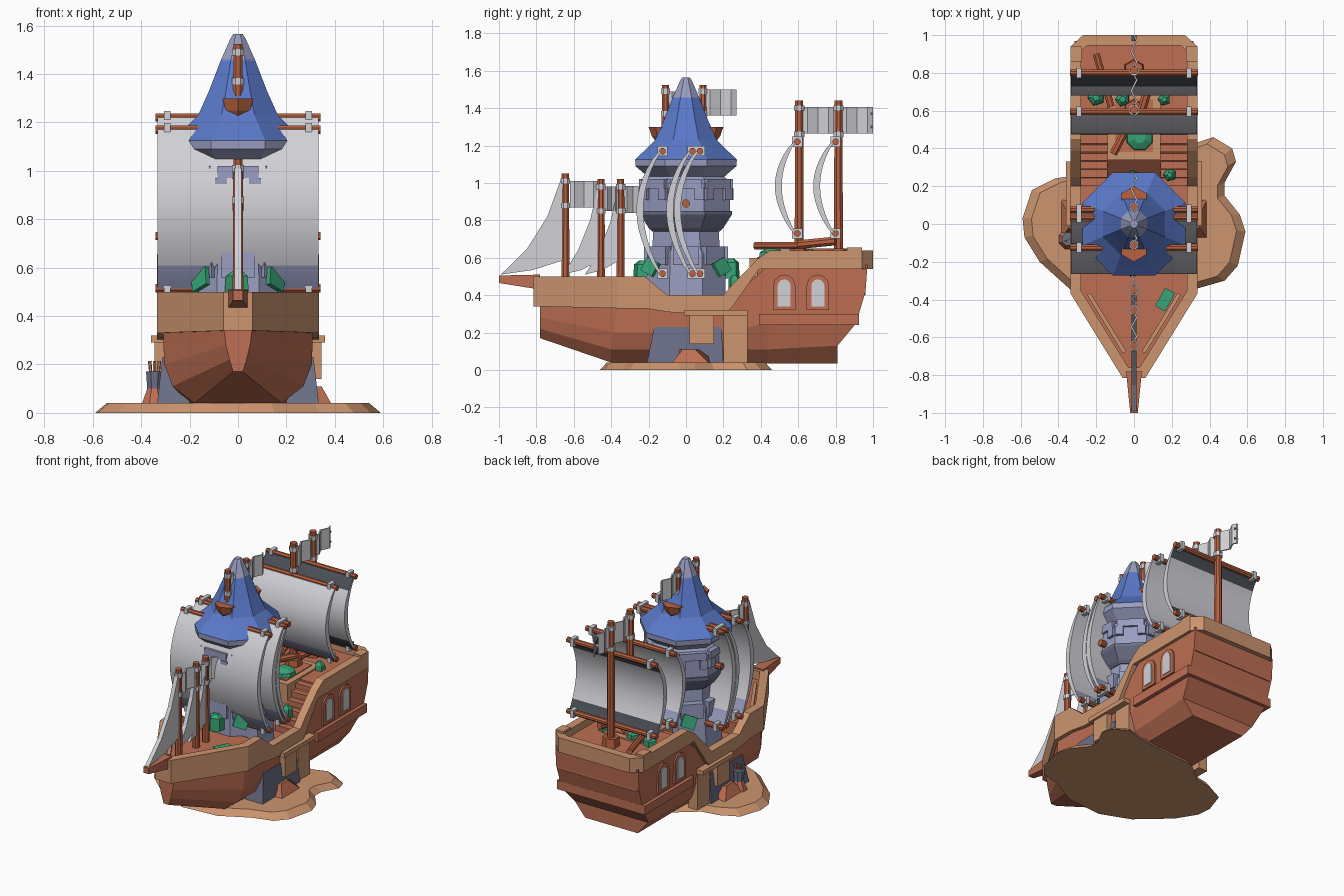
import bpy, bmesh, math
from mathutils import Vector

if "Cube" in bpy.data.objects:
    bpy.data.objects.remove(bpy.data.objects["Cube"])

def material(name, r, g, b):
    m = bpy.data.materials.new(name)
    m.diffuse_color = tuple((c / 255) ** 2.2 for c in (r, g, b)) + (1,)
    m.use_nodes = True
    m.node_tree.nodes["Principled BSDF"].inputs["Base Color"].default_value = m.diffuse_color
    return m

TAN = material("tan wood", 203, 147, 110)
RED = material("red brown wood", 188, 110, 84)
SPAR = material("spar wood", 184, 98, 66)
STONE = material("lavender stone", 152, 157, 192)
DARK = material("dark stone", 108, 112, 135)
BLUE = material("roof blue", 90, 120, 200)
WHITE = material("sail white", 208, 208, 214)
SLATE = material("slate grey", 76, 81, 88)
GREEN = material("leaf green", 58, 162, 118)

def mesh(name, verts, faces, *mats):
    me = bpy.data.meshes.new(name)
    me.from_pydata([tuple(v) for v in verts], [], faces)
    bm = bmesh.new(); bm.from_mesh(me)
    bmesh.ops.recalc_face_normals(bm, faces=bm.faces)
    bm.to_mesh(me); bm.free()
    for m in mats:
        me.materials.append(m)
    o = bpy.data.objects.new(name, me)
    bpy.context.collection.objects.link(o)
    return o

def loft(name, rings, *mats, strip_caps=False):
    n = len(rings[0])
    faces = [(k*n+i, k*n+(i+1) % n, (k+1)*n+(i+1) % n, (k+1)*n+i)
             for k in range(len(rings)-1) for i in range(n)]
    for base in (0, (len(rings)-1)*n):
        if strip_caps:
            faces += [(base+i, base+i+1, base+n-2-i, base+n-1-i) for i in range(n//2-1)]
        else:
            faces.append(tuple(range(base, base+n)))
    return mesh(name, [v for r in rings for v in r], faces, *mats)

def prism_x(name, pts, x0, x1, *mats):
    return loft(name, [[(x, y, z) for y, z in pts] for x in (x0, x1)], *mats)

def prism_z(name, pts, z0, z1, mat):
    return loft(name, [[(x, y, z) for x, y in pts] for z in (z0, z1)], mat)

def box(name, x0, x1, y0, y1, z0, z1, mat):
    return prism_z(name, [(x0, y0), (x1, y0), (x1, y1), (x0, y1)], z0, z1, mat)

def lathe(name, prof, mats, cx=0, cy=0, n=8):
    rings = []
    for z, a in prof:   # a is the distance to a flat side
        r = a / math.cos(math.pi/n)
        rings.append([(cx+r*math.cos((i+.5)*2*math.pi/n), cy+r*math.sin((i+.5)*2*math.pi/n), z) for i in range(n)])
    return loft(name, rings, *mats)

def rod(name, a, b, r, mat, n=8, r2=None):
    a, b = Vector(a), Vector(b)
    q = (b-a).to_track_quat('Z', 'Y')
    ring = lambda c, s: [c + q @ Vector((s*math.cos((i+.5)*2*math.pi/n), s*math.sin((i+.5)*2*math.pi/n), 0)) for i in range(n)]
    return loft(name, [ring(a, r), ring(b, r2 or r)], mat)

# Sand island
shore = [(.33,.43),(.42,.46),(.52,.40),(.54,.33),(.48,.22),(.48,.15),(.56,.05),(.59,-.04),(.55,-.22),(.48,-.3),
         (.34,-.34),(.15,-.44),(-.1,-.46),(-.3,-.38),(-.5,-.2),(-.58,-.07),(-.59,.03),(-.54,.18),(-.42,.24),(-.3,.26),(-.15,.38),(.1,.4)]
loft("island", [[(x*s, y*s, z) for x, y in shore] for z, s in ((0, 1), (.04, .92))], TAN)

# Lower hull: half sections mirrored and lofted from bow to stern
halves = [
    [(.02,-.78,.17),(.035,-.78,.22),(.05,-.78,.28),(.06,-.78,.36)],
    [(.18,-.40,.04),(.27,-.40,.11),(.305,-.38,.2),(.31,-.37,.36)],
    [(.2,.18,.035),(.27,.18,.11),(.305,.18,.2),(.31,.2,.34)],
    [(.2,.44,.035),(.27,.44,.11),(.31,.44,.25),(.315,.44,.56)],
    [(.2,.81,.035),(.28,.81,.13),(.31,.91,.25),(.315,.96,.42)],
]
halves[-1] += [(.315,.97,.56)]
for h in halves[:-1]:
    (xa, ya, za), (xb, yb, zb) = h[-2:]
    h.insert(3, ((xa+xb)/2, (ya+yb)/2, (za+zb)/2))
loft("lower_hull", [h + [(-x, y, z) for x, y, z in reversed(h)] for h in halves], RED, strip_caps=True)

# Bulwark: closed thick ribbon around the plan outline, x, y, bottom, top
half = [(.06,-.815,.34,.5),(.335,-.37,.33,.5),(.335,-.22,.33,.5),(.335,-.1,.31,.4),(.335,.2,.29,.4),
        (.335,.25,.34,.46),(.335,.39,.54,.6),(.335,.45,.54,.64),(.335,.94,.54,.64),(.27,1,.54,.64)]
loop = half + [(-x, y, a, b) for x, y, a, b in reversed(half)]
def inset(i, d):
    p, c, q = (Vector(loop[k % len(loop)][:2]) for k in (i-1, i, i+1))
    u, v = (c-p).normalized(), (q-c).normalized()
    nu, nv = Vector((-u.y, u.x)), Vector((-v.y, v.x))
    return c + (nu+nv) * d / (1 + nu.dot(nv))
verts, faces, L = [], [], len(loop)
for i, (x, y, a, b) in enumerate(loop):
    p = inset(i, .055)
    verts += [(x, y, a), (x, y, b), (p.x, p.y, b), (p.x, p.y, a)]
for i in range(L):
    j = (i+1) % L
    faces += [(4*i+k, 4*i+(k+1) % 4, 4*j+(k+1) % 4, 4*j+k) for k in range(4)]
mesh("bulwark", verts, faces, TAN)

# Decks, cabin block and stairs
prism_z("fore_deck", [(.04,-.79),(.31,-.37),(.31,-.16),(-.31,-.16),(-.31,-.37),(-.04,-.79)], .34, .44, RED)
box("stern_deck", -.3, .3, .47, .96, .4, .59, RED)
box("deck_frame", -.14, .14, .34, .7, .34, .6, TAN)
box("deck_panel", -.1, .1, .38, .66, .6, .605, RED)
for s in (-1, 1):
    for k in range(6):
        box("stair", s*.14, s*.285, .2+k*.045, .48, .34+k*.04, .38+k*.04, RED)
    rod("fore_trim", (s*.05, -.68, .45), (s*.24, -.37, .45), .015, TAN, 4)
    box("stern_post", s*.275, s*.335, .94, .86, .64, .655, TAN)

# Bowsprit and side trim
loft("bowsprit", [[(-w,y,a),(w,y,a),(w,y,b),(-w,y,b)] for y, w, a, b in ((-.78,.042,.43,.51),(-1,.02,.465,.505))], RED)
box("stern_rail", -.335, .335, .39, .925, .24, .3, RED)
for s in (-1, 1):
    box("mid_rail", s*.3, s*.36, -.01, .33, .29, .32, TAN)
    box("side_plaque", s*.28, s*.345, .02, .15, .14, .29, TAN)
    prism_x("hull_rib", [(.2,.04),(.33,.04),(.33,.3),(.2,.3)], s*.25, s*.318, TAN)
    for y in (.525, .705):
        for nm, w, z0, x, m in (("window_frame", .06, .32, .325, RED), ("window_glass", .035, .34, .33, WHITE)):
            arch = [(y-w, z0), (y+w, z0)] + [(y+w*math.cos(t*math.pi/6), .45+w*math.sin(t*math.pi/6)) for t in range(7)]
            prism_x(nm, arch, s*.3, s*x, m)
    # Rock footing and buttress beside the hull
    loft("rock_foot", [[(s*.2,-a,z),(s*x,-a,z),(s*x,b,z),(s*.2,b,z)] for z, x, a, b in ((.03,.335,.21,.2),(.23,.312,.17,.19))], DARK)
    loft("buttress", [[(s*.28,-.08,z0),(s*x,-a,z0),(s*x,b,z0),(s*.28,.11,z0)] for z0, x, a, b in ((.03,.39,.08,.13),(.11,.345,.02,.05))], RED)
lathe("bucket", [(.1,.03),(.17,.035)], [DARK], -.345, -.08)
lathe("bucket_stand", [(.03,.055),(.1,.03)], [RED], -.345, -.08)
for k in range(3):
    rod("bucket_stick", (-.36+k*.015, -.09+k*.01, .16), (-.365+k*.02, -.09+k*.01, .215), .007, TAN, 6)

# Tower with octagonal steps, wall blocks and pegs
lathe("tower", [(.3,.215),(.5,.21),(.62,.205),(.66,.18),(.74,.175),(.83,.235),(1.0,.235),(1.04,.2)], [STONE])
lathe("tower_band", [(.74,.18),(.76,.2),(.83,.245),(.85,.245)], [DARK])
for k in range(8):
    a = k*math.pi/4
    for nm, c, w, z0, z1, d in (("wall_block", 0, .17, .97, 1.02, .25), ("wall_block", -.07, .05, .91, .97, .255),
                                ("wall_block", .07, .05, .91, .97, .255), ("base_block", 0, .14, .56, .66, .225)):
        o = box(nm, .15, d, c-w/2, c+w/2, z0, z1, STONE)
        o.rotation_euler.z = a
for s in (-1, 1):
    rod("tower_peg", (s*.22, 0, .89), (s*.275, 0, .89), .022, SPAR)

# Roof: blue cone with pale eave and cap
roof = lathe("roof", [(1.03,.2),(1.09,.27),(1.125,.272),(1.17,.225),(1.23,.165),(1.33,.12),(1.46,.07)], [BLUE, STONE])
for p in roof.data.polygons:
    p.material_index = 1 if p.center.z < 1.12 else 0
lathe("roof_cap", [(1.455,.072),(1.55,.03),(1.565,.02)], [STONE])

# Masts with pale collars
def mast(y, z0, z1, r, collars):
    rod("mast", (0, y, z0), (0, y, z1), r*1.15, SPAR, 8, r)
    for z in collars:
        rod("mast_collar", (0, y, z-.014), (0, y, z+.014), r*1.3, WHITE)
for y in (-.11, .09):
    mast(y, 1.15, 1.525, .02, (1.37, 1.49))
    s = 1 if y > 0 else -1
    lathe("lookout", [(1.22,.03),(1.25,.05),(1.3,.065)], [SPAR], 0, s*.125, 6)
for y in (.605, .815):
    mast(y, .58, 1.44, .023, (1.26, 1.4))
    lathe("mast_foot", [(.59,.05),(.65,.045)], [SPAR], 0, y, 6)
for y, z in ((-.645, 1.05), (-.455, 1.02), (-.35, 1.02)):
    mast(y, .43, z, .021, (z-.17, z-.04))

# Flags: wavy thin plates behind the masts
def flag(y0, y1, z0, z1):
    pts = [(.014*math.sin(k*math.pi/2), y0+(y1-y0)*k/6) for k in range(7)]
    prism_z("flag", [(x-.005, y) for x, y in pts] + [(x+.005, y) for x, y in reversed(pts)], z0, z1, WHITE)
for f in ((.1,.27,1.36,1.5),(-.1,.05,1.36,1.49),(.62,.79,1.265,1.405),(.83,1,1.265,1.405),
          (-.62,-.47,.87,1.01),(-.43,-.365,.85,.98),(-.33,-.235,.84,.985)):
    flag(*f)
for z in (1.3, 1.37):
    prism_x("flag_mark", [(.97,z-.025),(1,z),(.97,z+.025)], -.012, .012, SLATE)

# Square sails with yards and clamps
def sail(y, zt, zb, bulge, rear=False):
    N = 14
    front, back = [], []
    for k in range(N+1):
        t = k/N
        z = zt + (zb-zt)*t
        c = math.sin(math.pi*t**.95)**.85 if 0 < k < N else 0
        front.append((y-.02-bulge*c, z))
        back.append((y-.005-(bulge-.022)*c, z))
    o = prism_x("sail", front + back[::-1], -.333, .333, WHITE, SLATE, STONE)
    for p in o.data.polygons:
        t = (zt-p.center.z)/(zt-zb)
        if rear and (t < .17 or t > .86):
            p.material_index = 1
        elif not rear and t > .87:
            p.material_index = 2
        if len(p.vertices) > 4:
            p.material_index = 0
    bpy.ops.object.select_all(action='DESELECT')
    o.select_set(True)
    bpy.context.view_layer.objects.active = o
    bpy.ops.object.shade_smooth_by_angle()
    for z in (zt, zb):
        rod("yard", (-.34, y, z), (.34, y, z), .018, SPAR)
        for s in (-1, 1):
            box("yard_clamp", s*.278, s*.305, y-.027, y+.027, z-.027, z+.027, WHITE)
for y in (-.125, .035, .075):
    sail(y, 1.17, .515, .12)
sail(.595, 1.22, .73, .1)
sail(.8, 1.22, .73, .1, True)

# Fore sails: thin triangular sheets with hollow leading edge
for y0, y1, z1 in ((-.99, -.645, 1.01), (-.66, -.455, .98), (-.54, -.35, .97)):
    d, h = y1-y0, z1-.51
    prism_x("fore_sail", [(y0,.51),(y0+.4*d,.51+.27*h),(y0+.72*d,.51+.62*h),(y0+.92*d,z1),(y1,z1),(y1,.59),(y0+.5*d,.535)],
            -.014, .014, WHITE)

# Stern booms and greenery
rod("boom", (-.11, .37, .665), (.02, .62, .665), .022, SPAR)
rod("boom", (.04, .6, .67), (.1, .8, .69), .025, SPAR)
rod("boom", (-.12, .62, .63), (-.2, .9, .63), .02, SPAR)
lathe("bush", [(.6,.07),(.63,.065),(.65,.03)], [GREEN], .03, .46)
for x, y, z, r in ((-.2,.67,.59,.04),(-.06,.66,.59,.035),(.16,.66,.59,.03),(.19,.26,.45,.03),(0,-.23,.53,.045),(0,.24,.54,.04)):
    lathe("shrub", [(z-.05,r),(z+.035,r*.9),(z+.055,r*.4)], [GREEN], x, y, 5)
for s in (-1, 1):
    for sy in (-1, 1):
        o = box("leaf_panel", -.045, .045, -.01, .01, -.04, .04, GREEN)
        o.location = (s*.155, sy*.19, .55)
        o.rotation_euler = (.3*sy, s*.4, -s*sy*.8)
o = box("deck_leaf", -.03, .03, -.055, .055, 0, .02, GREEN)
o.location = (.165, -.4, .445)
o.rotation_euler.z = -.5
